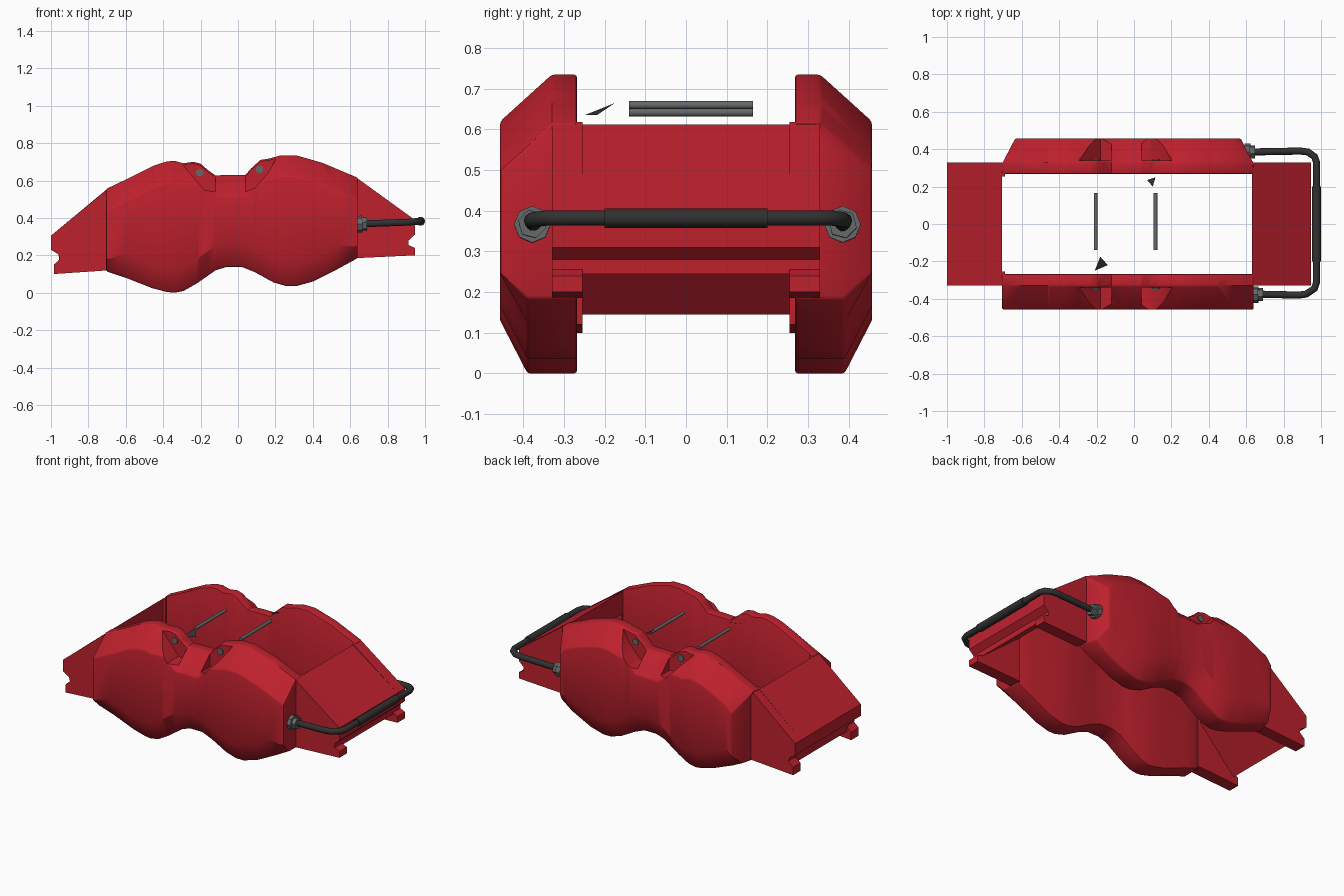
import bpy, bmesh, math
from mathutils import Vector

cube = bpy.data.objects.get("Cube")
if cube:
    bpy.data.objects.remove(cube, do_unlink=True)


def material(name, rgb, rough):
    m = bpy.data.materials.new(name)
    m.use_nodes = True
    m.diffuse_color = (*rgb, 1)
    node = m.node_tree.nodes["Principled BSDF"]
    node.inputs["Base Color"].default_value = (*rgb, 1)
    node.inputs["Roughness"].default_value = rough
    return m


RED = material("red_paint", (0.52, 0.015, 0.027), 0.4)
STEEL = material("steel", (0.13, 0.14, 0.14), 0.4)
BLACK = material("black_line", (0.03, 0.03, 0.03), 0.5)


def finish(name, bm, mat, bevel=0):
    bmesh.ops.recalc_face_normals(bm, faces=bm.faces)
    mesh = bpy.data.meshes.new(name)
    bm.to_mesh(mesh)
    bm.free()
    mesh.materials.append(mat)
    ob = bpy.data.objects.new(name, mesh)
    bpy.context.collection.objects.link(ob)
    bpy.ops.object.select_all(action="DESELECT")
    ob.select_set(True)
    bpy.context.view_layer.objects.active = ob
    if bevel:
        mod = ob.modifiers.new("soft_edges", "BEVEL")
        mod.width, mod.segments, mod.limit_method = bevel, 2, "ANGLE"
        mod.angle_limit = math.radians(40)
        bpy.ops.object.modifier_apply(modifier=mod.name)
    return ob


def smooth(ob):
    bpy.ops.object.select_all(action="DESELECT")
    ob.select_set(True)
    bpy.context.view_layer.objects.active = ob
    bpy.ops.object.shade_smooth_by_angle(angle=math.radians(32))


def loft(name, rings, mat, bevel=0):
    bm = bmesh.new()
    loops = [[bm.verts.new(p) for p in ring] for ring in rings]
    n = len(loops[0])
    for a, b in zip(loops, loops[1:]):
        for i in range(n):
            j = (i + 1) % n
            bm.faces.new((a[i], a[j], b[j], b[i]))
    bm.faces.new(loops[0])
    bm.faces.new(loops[-1])
    return finish(name, bm, mat, bevel)


def prism(name, outline, y0, y1, mat, bevel=0):
    return loft(name, [[(x, y, z) for x, z in outline] for y in (y0, y1)], mat, bevel)


def rod(name, start, end, radius, mat, sides=16):
    start, end = Vector(start), Vector(end)
    u = (end - start).normalized()
    a = u.orthogonal().normalized()
    b = u.cross(a)
    turns = [2 * math.pi * i / sides for i in range(sides)]
    rings = [[c + radius * (a * math.cos(t) + b * math.sin(t)) for t in turns]
             for c in (start, end)]
    ob = loft(name, rings, mat)
    smooth(ob)
    return ob


def height(line, x):
    for (x0, z0), (x1, z1) in zip(line, line[1:]):
        if x <= x1:
            return z0 + (z1 - z0) * (x - x0) / (x1 - x0)
    return line[-1][1]


# Upper and lower outlines of the two side housings
TOP = [(-.705, .555), (-.6, .605), (-.45, .68), (-.38, .702), (-.34, .705), (-.29, .692),
       (-.24, .70), (-.20, .69), (-.16, .655), (-.12, .627), (-.05, .63), (.04, .63),
       (.07, .665), (.12, .71), (.17, .718), (.23, .735), (.31, .735), (.45, .695), (.64, .615)]
BOTTOM = [(-.705, .115), (-.6, .08), (-.46, .025), (-.38, .004), (-.34, 0), (-.29, .01),
          (-.22, .05), (-.12, .12), (-.06, .138), (.02, .138), (.09, .11), (.19, .055),
          (.26, .035), (.31, .035), (.4, .06), (.53, .125), (.64, .185)]
STATIONS = sorted({x for x, _ in TOP + BOTTOM})
RECESSES = [[(-.30, .69), (-.27, .655), (-.18, .55), (-.12, .54), (-.12, .8), (-.30, .8)],
            [(.04, .54), (.09, .56), (.16, .64), (.20, .71), (.20, .8), (.04, .8)]]


def housing(name, side, taper):
    rings = []
    for x in STATIONS:
        top, low = height(TOP, x), height(BOTTOM, x)
        inward = taper if x == STATIONS[0] else -taper if x == STATIONS[-1] else 0
        lift = .06 if x in (STATIONS[0], STATIONS[-1]) else .13
        section = [(.268, low, 0), (.39, low, .5), (.457, low + lift, 1),
                   (.457, top - .115, 1), (.33, top, 0), (.268, top, 0)]
        rings.append([(x + inward * t, side * y, z) for y, z, t in section])
    body = loft(name, rings, RED, .007)
    for outline in RECESSES:
        cutter = prism("recess_cutter", outline, side * .34, side * .6, RED)
        cutter.hide_render = True
        mod = body.modifiers.new("recess", "BOOLEAN")
        mod.operation, mod.solver, mod.object = "DIFFERENCE", "EXACT", cutter
        bpy.context.view_layer.objects.active = body
        bpy.ops.object.modifier_apply(modifier=mod.name)
        bpy.data.objects.remove(cutter, do_unlink=True)
    smooth(body)


housing("front_housing", -1, 0)
housing("back_housing", 1, .07)

# Sloping end bridges with grooved ends, and the full-depth cheeks beside them
CHEEKS = {
    "right": [(-.69, .56), (-1, .305), (-1, .23), (-.96, .205), (-.952, .18),
              (-.985, .15), (-.985, .10), (-.69, .12)],
    "left": [(.63, .618), (.945, .39), (.945, .31), (.912, .28), (.912, .255),
             (.945, .24), (.945, .20), (.63, .185)]}
SPANS = {
    "right": [(-.705, .55), (-1, .305), (-1, .23), (-.96, .205), (-.952, .145), (-.705, .41)],
    "left": [(.63, .612), (.945, .39), (.945, .31), (.912, .28), (.912, .245), (.63, .47)]}
for end in CHEEKS:
    smooth(prism(end + "_bridge", SPANS[end], -.27, .27, RED))
    for label, y0, y1 in (("front", -.33, -.255), ("back", .255, .33)):
        smooth(prism(f"{label}_{end}_cheek", CHEEKS[end], y0, y1, RED))

# Retaining pins and their outer ends
for label, x, z in (("right", -.205, .642), ("left", .115, .66)):
    rod(label + "_pad_pin", (x, -.14, z), (x, .165, z), .01, STEEL, 12)
    for side in (-1, 1):
        rod(label + "_pin_end", (x, side * .33, z), (x, side * .347, z), .02, STEEL)

# Thin clip plates near the pins
for corners in ([(-.18, -.175, .665), (-.14, -.22, .635), (-.21, -.25, .635)],
                [(.07, .235, .68), (.115, .25, .68), (.10, .20, .68)]):
    bm = bmesh.new()
    bm.faces.new([bm.verts.new(p) for p in corners])
    finish("clip_plate", bm, BLACK)

# Crossover line with its sleeve and end fittings
curve = bpy.data.curves.new("crossover_line", "CURVE")
curve.dimensions = "3D"
curve.bevel_depth, curve.bevel_resolution, curve.use_fill_caps = .019, 3, True
path = [(.66, -.375, .368), (.88, -.38, .376), (.92, -.375, .378), (.965, -.345, .382),
        (.976, -.31, .382), (.976, .33, .382), (.965, .36, .382), (.93, .385, .378),
        (.89, .39, .376), (.62, .385, .368)]
spline = curve.splines.new("POLY")
spline.points.add(len(path) - 1)
for point, co in zip(spline.points, path):
    point.co = (*co, 1)
spline.use_smooth = True
curve.materials.append(BLACK)
bpy.context.collection.objects.link(bpy.data.objects.new("crossover_line", curve))
rod("line_sleeve", (.976, -.2, .382), (.976, .2, .382), .024, BLACK)
for label, x, y in (("front", .635, -.378), ("back", .592, .385)):
    rod(label + "_fitting_base", (x, y, .366), (x + .03, y, .367), .045, STEEL, 8)
    rod(label + "_fitting_nut", (x + .025, y, .367), (x + .055, y, .368), .036, STEEL, 6)
